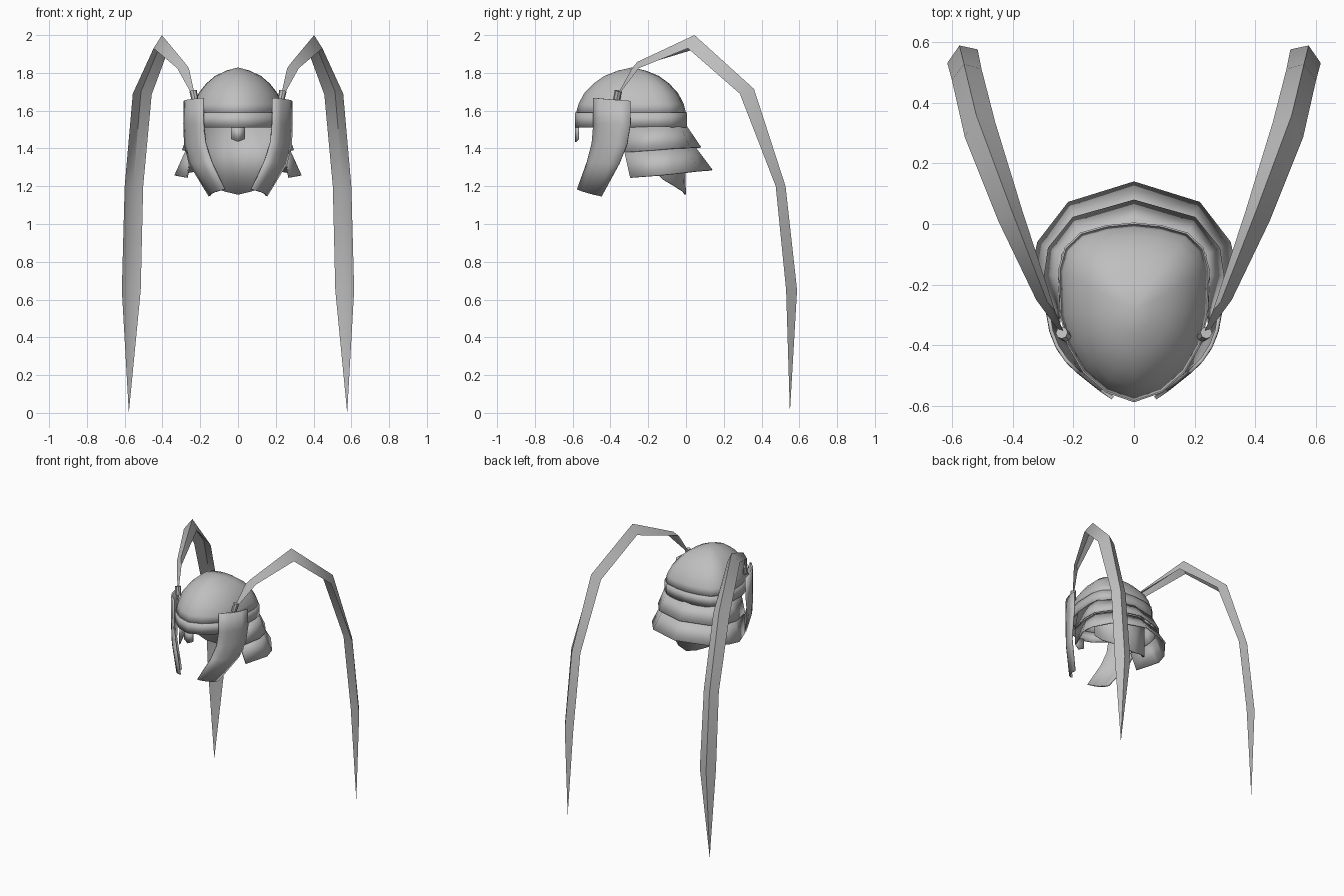
import bpy, bmesh, math
from mathutils import Vector

if "Cube" in bpy.data.objects:
    bpy.data.objects.remove(bpy.data.objects["Cube"])

steel = bpy.data.materials.new("grey_steel")
steel.use_nodes = True
GREY = (0.52, 0.52, 0.52, 1)
steel.diffuse_color = GREY
steel.node_tree.nodes["Principled BSDF"].inputs["Base Color"].default_value = GREY


def loft(name, rows, ring=False, thick=0.008, angle=40):
    """Skin the right-hand half through rows of points, then mirror it over x = 0."""
    bm = bmesh.new()
    grid = [[bm.verts.new(p) for p in row] for row in rows]
    n = len(rows[0])
    for a, b in zip(grid, grid[1:]):
        for i in range(n if ring else n - 1):
            j = (i + 1) % n
            bm.faces.new((a[i], a[j], b[j], b[i]))
    if ring:
        bm.faces.new(grid[0])
    bmesh.ops.remove_doubles(bm, verts=bm.verts, dist=0.0005)
    if ring:
        bmesh.ops.recalc_face_normals(bm, faces=bm.faces)
    mesh = bpy.data.meshes.new(name)
    bm.to_mesh(mesh)
    bm.free()
    mesh.materials.append(steel)
    obj = bpy.data.objects.new(name, mesh)
    bpy.context.collection.objects.link(obj)
    bpy.ops.object.select_all(action='DESELECT')
    obj.select_set(True)
    bpy.context.view_layer.objects.active = obj
    bpy.ops.object.shade_smooth_by_angle(angle=math.radians(angle))
    mirror = obj.modifiers.new("Mirror", 'MIRROR')
    mirror.merge_threshold = 0.001
    if not ring:
        solid = obj.modifiers.new("Solidify", 'SOLIDIFY')
        solid.thickness = thick
        solid.offset = 0
    return obj


# Helmet outline, from the pointed brow round to the nape
OUTLINE = [(0, -.583), (.09, -.552), (.165, -.487), (.215, -.4), (.24, -.3),
           (.245, -.15), (.225, -.08), (.175, -.032), (.09, -.008), (0, .001)]
CENTRE_Y = -.285


def outline_at(scale, z):
    return [(x * scale, CENTRE_Y + (y - CENTRE_Y) * scale, z) for x, y in OUTLINE]


# Skull dome
PROFILE = [(.985, 1.585), (.94, 1.635), (.84, 1.69), (.68, 1.74),
           (.49, 1.78), (.25, 1.808), (0, 1.825)]
loft("skull_dome", [outline_at(s, z) for s, z in PROFILE], angle=50)

# Brow band and nose guard
loft("brow_band", [outline_at(1, 1.51), outline_at(1, 1.59)])
loft("nose_guard", [[(0, -.583, 1.435), (.035, -.57, 1.45)],
                    [(0, -.583, 1.52), (.035, -.57, 1.52)]])

# Flared neck guard in two overlapping plates
loft("upper_neck_plate", [
    [(0, .002, 1.515), (.178, -.033, 1.515), (.24, -.1, 1.515), (.247, -.17, 1.515), (.24, -.3, 1.51)],
    [(0, .077, 1.405), (.2, .02, 1.403), (.28, -.08, 1.398), (.293, -.17, 1.39), (.25, -.325, 1.38)]],
    angle=30)
loft("lower_neck_plate", [
    [(0, .045, 1.408), (.185, .0, 1.405), (.26, -.09, 1.4), (.272, -.175, 1.392), (.245, -.325, 1.38)],
    [(0, .137, 1.285), (.215, .07, 1.28), (.315, -.06, 1.265), (.333, -.14, 1.257), (.27, -.295, 1.245)]],
    angle=30)

# Inner nape lining with a rounded lower edge
NAPE = [(0, -.004, 1.155), (.07, -.016, 1.172), (.14, -.06, 1.2),
        (.18, -.12, 1.235), (.205, -.17, 1.285)]
loft("nape_lining", [NAPE, [(x * 1.05, y - .012, 1.51) for x, y, z in NAPE]])

# Cheek plates: front edge and rear edge, bowed outward between them
FRONT = [(.183, -.488, 1.668), (.183, -.487, 1.53), (.172, -.495, 1.43),
         (.14, -.52, 1.33), (.07, -.573, 1.183)]
REAR = [(.282, -.295, 1.652), (.284, -.293, 1.53), (.28, -.312, 1.42),
        (.255, -.352, 1.32), (.15, -.445, 1.148)]
BOW = Vector((.02, -.012, 0))
rows = []
for f, r in zip(FRONT, REAR):
    f, r = Vector(f), Vector(r)
    rows.append([f.lerp(r, t) + BOW * (4 * t * (1 - t)) for t in (0, .25, .5, .75, 1)])
loft("cheek_plates", rows, thick=.012, angle=50)


# Plume sockets on top of the cheek plates
def tube_row(centre, radius, axis):
    u = axis.orthogonal().normalized()
    v = axis.cross(u).normalized()
    return [centre + radius * (math.cos(a) * u + math.sin(a) * v)
            for a in (math.tau * k / 8 for k in range(8))]


base, top = Vector((.225, -.37, 1.645)), Vector((.238, -.358, 1.705))
axis = (top - base).normalized()
loft("plume_sockets", [tube_row(base, .018, axis), tube_row(top, .02, axis),
                       tube_row(top, 0, axis)], ring=True)

# Long drooping plumes: outer edge, ridge and inner edge at each bend
PLUME = [
    ((.247, -.352, 1.69), (.238, -.35, 1.7), (.23, -.36, 1.69)),
    ((.322, -.25, 1.825), (.285, -.258, 1.858), (.26, -.285, 1.825)),
    ((.447, .01, 1.93), (.403, .045, 2.0), (.368, .045, 1.925)),
    ((.557, .285, 1.69), (.52, .36, 1.715), (.457, .335, 1.685)),
    ((.6, .475, 1.2), (.56, .527, 1.2), (.502, .51, 1.2)),
    ((.615, .53, .65), (.575, .588, .65), (.515, .575, .65)),
    ((.578, .55, 0),) * 3]
rows = []
for outer, ridge, inner in PLUME:
    o, r, i = Vector(outer), Vector(ridge), Vector(inner)
    hollow = r.lerp((o + i) / 2, .5)
    rows.append([o, r, i, hollow])
loft("plumes", rows, ring=True, angle=45)
